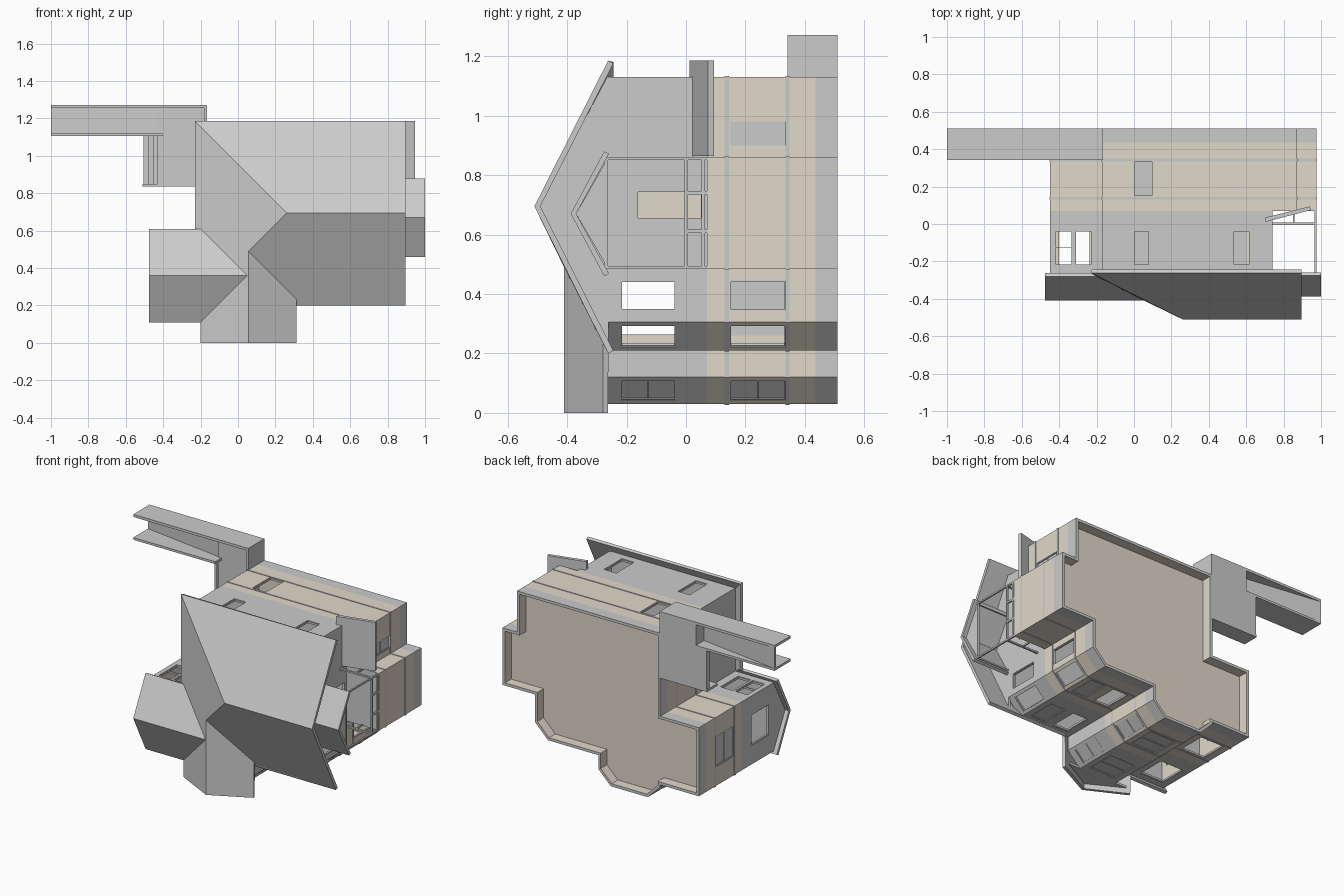
import bpy, bmesh
from mathutils import Vector, Matrix

if "Cube" in bpy.data.objects:
    bpy.data.objects.remove(bpy.data.objects["Cube"])

beige = bpy.data.materials.new("beige")
beige.diffuse_color = (0.75, 0.69, 0.59, 1)
beige.use_nodes = True
beige.node_tree.nodes["Principled BSDF"].inputs["Base Color"].default_value = beige.diffuse_color
grey = bpy.data.materials.new("grey")
grey.diffuse_color = (0.55, 0.55, 0.55, 1)
grey.use_nodes = True
grey.node_tree.nodes["Principled BSDF"].inputs["Base Color"].default_value = grey.diffuse_color


def finish(name, bm, mats=(grey,), recalc=True):
    if recalc:
        bmesh.ops.recalc_face_normals(bm, faces=bm.faces)
    me = bpy.data.meshes.new(name)
    bm.to_mesh(me)
    bm.free()
    for m in mats:
        me.materials.append(m)
    ob = bpy.data.objects.new(name, me)
    bpy.context.collection.objects.link(ob)
    return ob


def prism(name, pts, vec, mat=grey):
    bm = bmesh.new()
    a = [bm.verts.new(p) for p in pts]
    b = [bm.verts.new(Vector(p) + Vector(vec)) for p in pts]
    bm.faces.new(a)
    bm.faces.new(b[::-1])
    for i in range(len(a)):
        j = (i + 1) % len(a)
        bm.faces.new((a[j], a[i], b[i], b[j]))
    return finish(name, bm, (mat,))


def box(name, x, y, z, mat=grey):
    return prism(name, [(x[0], y[0], z[0]), (x[1], y[0], z[0]), (x[1], y[1], z[0]), (x[0], y[1], z[0])],
                 (0, 0, z[1] - z[0]), mat)


def inset(pts, t):
    out, n = [], len(pts)
    for i in range(n):
        a, b, c = (Vector(pts[(i + k) % n]) for k in (-1, 0, 1))
        d1, d2 = (b - a).normalized(), (c - b).normalized()
        n1, n2 = Vector((d1.y, -d1.x)), Vector((d2.y, -d2.x))
        out.append(b + (n1 + n2) * t / (1 + n1.dot(n2)))
    return out


def ring(name, plan, levels, mats_idx, t=0.018, out=0.0):
    """Hollow wall following the plan, split into bands along y."""
    bm = bmesh.new()
    rows = [[[bm.verts.new((p[0], y, p[1])) for p in inset(plan, d)] for y in levels] for d in (-out, t)]
    n = len(plan)
    for side, r in enumerate(rows):
        for k in range(len(levels) - 1):
            for i in range(n):
                j = (i + 1) % n
                f = bm.faces.new((r[k][i], r[k][j], r[k + 1][j], r[k + 1][i]))
                f.material_index = mats_idx[k] if side == 0 else 1 - mats_idx[-1]
    for k in (0, -1):
        for i in range(n):
            j = (i + 1) % n
            bm.faces.new((rows[0][k][i], rows[0][k][j], rows[1][k][j], rows[1][k][i]))
    return finish(name, bm, (grey, beige))


def slab(name, plan, y, t, mat):
    return prism(name, [(p[0], y, p[1]) for p in inset(plan, 0.01)], (0, t, 0), mat)


# Floor plans (x, z): the house lies on its back, roof towards -y
shared = [(.74, .305), (.645, .21), (.28, .21), (.28, .12), (.19, .03), (-.08, .03), (-.17, .12),
          (-.17, .135), (-.45, .135), (-.45, .585), (-.17, .585), (-.17, 1.13)]
lower = [(.87, 1.13), (.87, .86), (.975, .86), (.975, .485), (.74, .485)] + shared
upper = [(.74, 1.13)] + shared

walls_low = ring("lower_walls", lower, [.07, .435, .51], [1, 0])
walls_up = ring("upper_walls", upper, [-.268, .07], [0])
for k, y in enumerate((.13, .335)):
    ring(f"trim_band_{k}", lower, [y, y + .014], [0], t=.004, out=.003)
slab("ground_floor", lower, .435, .01, beige)
slab("upper_floor", lower, .07, .01, grey)
slab("ceiling", upper, -.268, .008, grey)

# Windows: (x, z, normal x, normal z, width, storeys, sash bar, glass)
UP, LOW = (-.22, -.035), (.148, .335)
d = .7071
wins = [(.05, 1.13, 0, 1, .1, [LOW], 0, 0), (.04, 1.13, 0, 1, .085, [UP], 0, 0),
        (.575, 1.13, 0, 1, .09, [UP], 0, 0),
        (-.375, .585, 0, 1, .09, [UP], 1, 0), (-.27, .585, 0, 1, .09, [UP], 0, 0),
        (.87, .94, 1, 0, .08, [LOW], 1, 1), (.74, .395, 1, 0, .1, [UP, LOW], 0, 0),
        (.6925, .2575, d, -d, .1, [UP, LOW], 0, 0), (.235, .075, d, -d, .095, [UP, LOW], 1, 1),
        (-.125, .075, -d, -d, .095, [UP, LOW], 1, 1), (.055, .03, 0, -1, .19, [UP, LOW], 1, 1),
        (.38, .21, 0, -1, .11, [UP, LOW], 0, 0), (.55, .21, 0, -1, .11, [UP, LOW], 0, 1),
        (-.32, .135, 0, -1, .17, [UP, LOW], 0, 0),
        (-.45, .36, -1, 0, .2, [UP], 0, 0), (-.45, .36, -1, 0, .2, [LOW], 1, 1),
        (-.17, .98, -1, 0, .1, [(.16, .4)], 0, 1), (.74, .70, 1, 0, .095, [(-.165, .055)], 0, 0)]
cut, frame, glass = bmesh.new(), bmesh.new(), bmesh.new()


def add_box(bm, M, u, y, thick):
    S = Matrix.Diagonal((u[1] - u[0], y[1] - y[0], thick, 1))
    T = Matrix.Translation(((u[0] + u[1]) / 2, (y[0] + y[1]) / 2, 0))
    bmesh.ops.create_cube(bm, size=1, matrix=M @ T @ S)


for x, z, nx, nz, w, storeys, bar, pane in wins:
    M = Matrix(((nz, 0, nx, x - nx * .009), (0, 1, 0, 0), (-nx, 0, nz, z - nz * .009), (0, 0, 0, 1)))
    h, b = w / 2, .004
    for y0, y1 in storeys:
        add_box(cut, M, (-h, h), (y0, y1), .05)
        ym = (y0 + y1) / 2
        parts = [((-h, -h + b), (y0, y1)), ((h - b, h), (y0, y1)), ((-h, h), (y0, y0 + b)),
                 ((-h, h), (y1 - b, y1))]
        if bar:
            parts.append(((-h, h), (ym - b / 2, ym + b / 2)))
        for u, y in parts:
            add_box(frame, M, u, y, .012)
        if pane:
            add_box(glass, M, (-h, h), (y0, y1), .003)
finish("window_frames", frame)
finish("window_panes", glass)
cutter = finish("window_cutter", cut)
cutter.hide_render = True
for w in (walls_low, walls_up):
    m = w.modifiers.new("openings", "BOOLEAN")
    m.object, m.operation, m.solver = cutter, "DIFFERENCE", "EXACT"
    bpy.context.view_layer.objects.active = w
    bpy.ops.object.modifier_apply(modifier="openings")
bpy.data.objects.remove(cutter)


# Roof sheets with hips and valleys
def roof(name, v, faces, t=.02):
    bm = bmesh.new()
    vs = [bm.verts.new(p) for p in v]
    for f in faces:
        bm.faces.new([vs[i] for i in f])
    bmesh.ops.recalc_face_normals(bm, faces=bm.faces)
    if sum(f.normal.y for f in bm.faces) > 0:
        bmesh.ops.reverse_faces(bm, faces=bm.faces)
    ob = finish(name, bm, recalc=False)
    s = ob.modifiers.new("thickness", "SOLIDIFY")
    s.thickness, s.offset = t, -1


V = [(-.23, -.262, 1.185), (.895, -.262, 1.185), (.895, -.51, .695), (.26, -.51, .695), (.055, -.41, .49),
     (.05, -.408, .36), (-.2, -.28, .61), (-.23, -.262, .61), (.895, -.262, .2), (.312, -.262, .2),
     (.312, -.28, .235), (.312, -.28, 0), (.055, -.41, 0), (-.2, -.28, 0), (-.2, -.28, .11),
     (-.475, -.28, .11), (-.475, -.408, .36), (-.475, -.28, .61)]
roof("main_roof", V, [(0, 1, 2, 3), (0, 3, 4, 5, 6, 7), (3, 2, 8, 9, 10, 4), (4, 10, 11, 12),
                      (5, 4, 12, 13, 14), (5, 14, 15, 16), (6, 5, 16, 17)])
roof("balcony_roof", [(.74, -.275, .88), (1, -.275, .88), (1, -.388, .67), (.74, -.388, .67),
                      (1, -.275, .46), (.74, -.275, .46)], [(0, 1, 2, 3), (3, 2, 4, 5)], .018)

# Gable walls
prism("main_gable", [(.725, -.26, .21), (.725, -.495, .695), (.725, -.26, 1.14)], (.015, 0, 0))
prism("left_gable", [(-.45, -.265, .135), (-.45, -.385, .36), (-.45, -.265, .585)], (.015, 0, 0))
prism("front_gable", [(-.165, -.265, .03), (.055, -.385, .03), (.275, -.265, .03)], (0, 0, .015))
prism("balcony_gable", [(.96, -.265, .49), (.96, -.37, .67), (.96, -.265, .855)], (.012, 0, 0))

# Balcony posts, rails and beams
for k, z in enumerate((.485, .85)):
    box(f"balcony_post_{k}", (.965, .975), (-.27, .07), (z, z + .01))
    box(f"side_rail_{k}", (.74, .975), (-.005, .008), (z, z + .01))
    box(f"side_beam_{k}", (.74, .975), (-.275, -.262), (z, z + .01))
    box(f"side_post_{k}", (.85, .858), (.0, .07), (z, z + .01))
for k, z in enumerate((.605, .735)):
    box(f"rail_post_{k}", (.965, .975), (0, .07), (z, z + .012))
for k, y in enumerate((-.275, -.005, .052)):
    box(f"front_rail_{k}", (.965, .975), (y, y + .012), (.485, .86))

# Sloping canopy over the rear room
prism("canopy", [(.705, .012, .865), (.945, .074, .865), (.94, .094, .865), (.7, .034, .865)], (0, 0, .32))

# Access ramp, landing and steps
box("ramp_outer_side", (-1, -.165), (.342, .51), (1.255, 1.272))
box("ramp_inner_side", (-1, -.405), (.342, .51), (1.105, 1.12))
prism("ramp_floor", [(-1, .495, 1.11), (-.42, .41, 1.11), (-.42, .425, 1.11), (-1, .51, 1.11)], (0, 0, .15))
box("landing", (-.43, -.165), (.405, .51), (.84, 1.265))
box("landing_side_wall", (-.18, -.165), (.342, .51), (1.12, 1.265))
for k in range(3):
    box(f"step_{k}", (-.455 - .025 * k, -.43 - .025 * k), (.43 + .025 * k, .51), (.84, 1.105))
box("step_side", (-.51, -.17), (.4, .51), (.835, .85))
